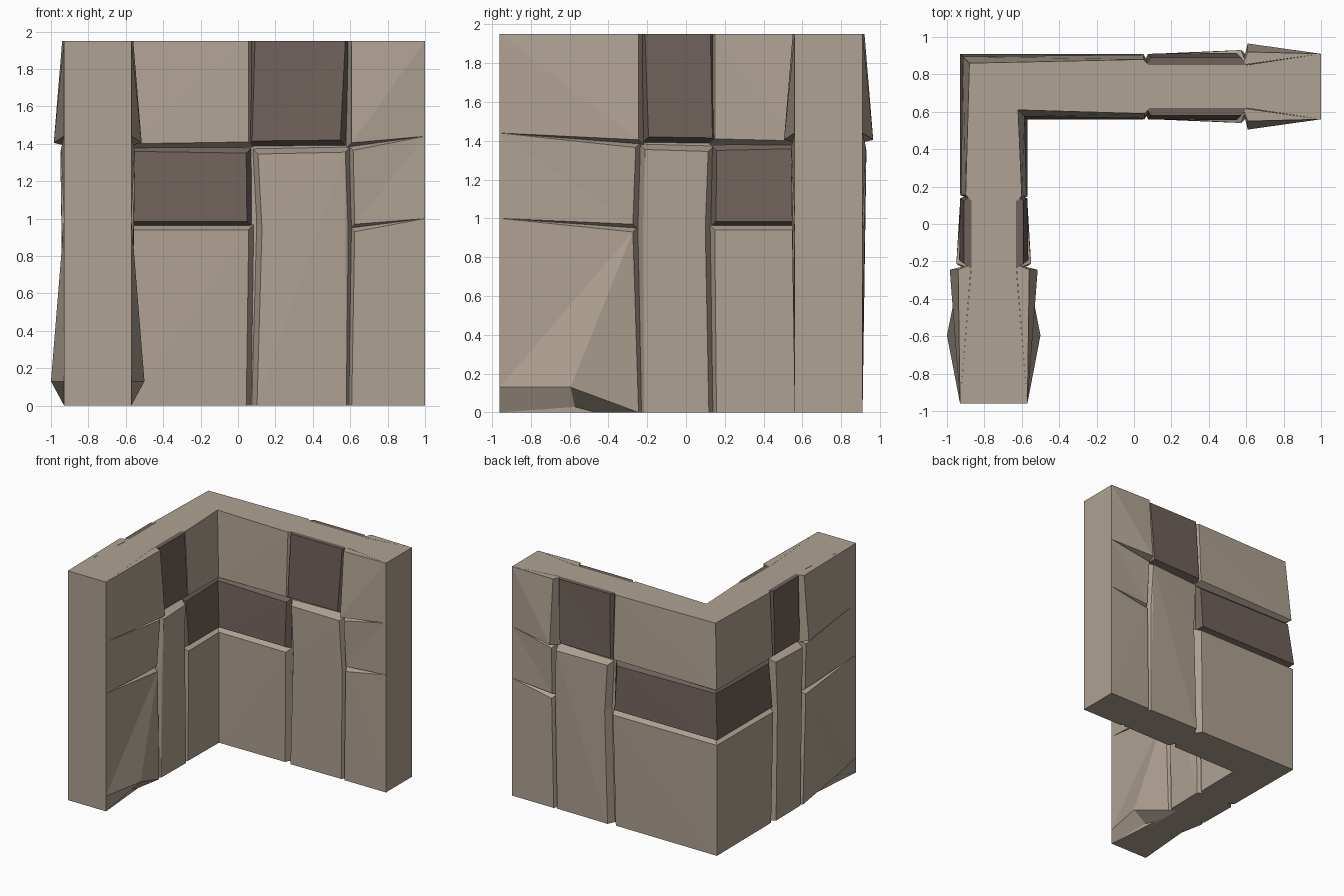
import bpy, bmesh
from mathutils import Vector

if "Cube" in bpy.data.objects:
    bpy.data.objects.remove(bpy.data.objects["Cube"])

H = 1.95          # wall height
CORE = -0.06      # depth of the core behind the nominal wall faces
EDGE = 0.028      # chamfer width of the stones


def material(name, rgb):
    m = bpy.data.materials.new(name)
    m.diffuse_color = (*rgb, 1)
    m.use_nodes = True
    m.node_tree.nodes["Principled BSDF"].inputs["Base Color"].default_value = m.diffuse_color
    return m


SAND = material("sand_stone", (0.43, 0.36, 0.29))
BROWN = material("brown_stone", (0.158, 0.120, 0.103))

# Joint positions along each arm: column start, column end, arm end
JOINTS = {"x": (0.07, 0.60, 1.0), "y": (0.14, -0.23, -0.96)}


def locate(arm, outer, t, d, shift=0.0):
    """Plan position: t = 0 corner, 1-2 column, 3 arm end; d = outward depth."""
    fx = -0.93 - d if outer else -0.57 + d
    fy = 0.91 + d if outer else 0.56 - d
    stops = ((fx if arm == "x" else fy),) + JOINTS[arm]
    i = min(int(t), 2)
    u = stops[i] + (stops[i + 1] - stops[i]) * (t - i)
    u += shift if arm == "x" else -shift
    return (u, fy) if arm == "x" else (fx, u)


def finish(bm, name, mat):
    bmesh.ops.remove_doubles(bm, verts=bm.verts, dist=0.0004)
    bmesh.ops.dissolve_degenerate(bm, edges=bm.edges, dist=0.0004)
    bmesh.ops.recalc_face_normals(bm, faces=bm.faces)
    me = bpy.data.meshes.new(name)
    bm.to_mesh(me)
    bm.free()
    me.materials.append(mat)
    ob = bpy.data.objects.new(name, me)
    bpy.context.collection.objects.link(ob)


def add_stone(bm, arm, outer, pts):
    """Stone face polygon with chamfered sides running back to the core."""
    ct = sum(p[0] for p in pts) / len(pts)
    cz = sum(p[1] for p in pts) / len(pts)
    front, back = [], []
    for t, z, d in pts:
        front.append(bm.verts.new((*locate(arm, outer, t, d), z)))
        bz, shift, bd = z, 0.0, CORE
        if t == 3:
            bd = 0.0
        elif 0 < z < H:
            bz = z + (EDGE if z > cz else -EDGE)
        if z < 0.2:
            bz = 0.0
        if 0 < t < 3:
            shift = EDGE if t > ct else -EDGE
        back.append(bm.verts.new((*locate(arm, outer, t, bd, shift), bz)))
    n = len(pts)
    for i in range(1, n - 1):
        bm.faces.new((front[0], front[i], front[i + 1]))
        bm.faces.new((back[0], back[i + 1], back[i]))
    for i in range(n):
        j = (i + 1) % n
        if pts[i][0] == 0 and pts[j][0] == 0:
            continue            # mitred edge, welded to the other arm
        bm.faces.new((front[i], back[i], back[j], front[j]))


# L-shaped core
bm = bmesh.new()
plan = [locate(arm, outer, t, 0 if t == 3 else CORE)
        for outer, arms in ((True, "xy"), (False, "yx"))
        for arm, ts in ((arms[0], (3, 2, 0)), (arms[1], (2, 3)))
        for t in ts]
face = bm.faces.new([bm.verts.new((x, y, 0)) for x, y in plan])
ext = bmesh.ops.extrude_face_region(bm, geom=[face])
for v in ext["geom"]:
    if isinstance(v, bmesh.types.BMVert):
        v.co.z = H
finish(bm, "wall_core", SAND)

# Stones: corners as (position along arm, height, depth)
STONES = {
    "lower_corner_stone": (SAND, [(0, 0, -.005), (.96, 0, -.01), (.98, .94, 0), (0, .94, -.005)]),
    "band_stone": (BROWN, [(0, .985, 0), (.965, .985, 0), (.96, 1.35, -.03), (0, 1.36, -.035)]),
    "upper_corner_stone": (SAND, [(0, 1.40, -.015), (.98, 1.41, -.005), (.98, H, -.03), (0, H, -.05)]),
    "upper_brown_stone": (BROWN, [(1.01, 1.415, 0), (1.9, 1.42, .005), (1.95, H, -.02), (1.04, H, -.02)]),
    "column_stone": (SAND, [(1.95, 1.355, .02), (1.07, 1.345, -.005), (1.11, .95, 0),
                            (1.06, 0, 0), (1.96, 0, -.005), (1.98, .93, .005)]),
    "end_middle_stone": (SAND, [(2.06, .97, 0), (3, 1.0, 0), (3, 1.44, 0), (2.04, 1.365, .018)]),
    "end_upper_stone": (SAND, [(2.02, 1.405, .055), (3, 1.44, 0), (3, H, 0), (2.02, H, .01)]),
}
# Lower end stones differ: the y arm has a swollen, undercut foot
FOOT = {"x": (0.0, 0.0), "y": (0.13, 0.07)}

for name, (mat, pts) in STONES.items():
    bm = bmesh.new()
    for arm in "xy":
        for outer in (True, False):
            add_stone(bm, arm, outer, pts)
    finish(bm, name, mat)

bm = bmesh.new()
for arm, (z, d) in FOOT.items():
    for outer in (True, False):
        add_stone(bm, arm, outer, [(2.06, .93, .005), (2.02, 0, 0), (2.5, z, d),
                                   (3, z, 0), (3, 1.0, 0)])
finish(bm, "end_lower_stone", SAND)
